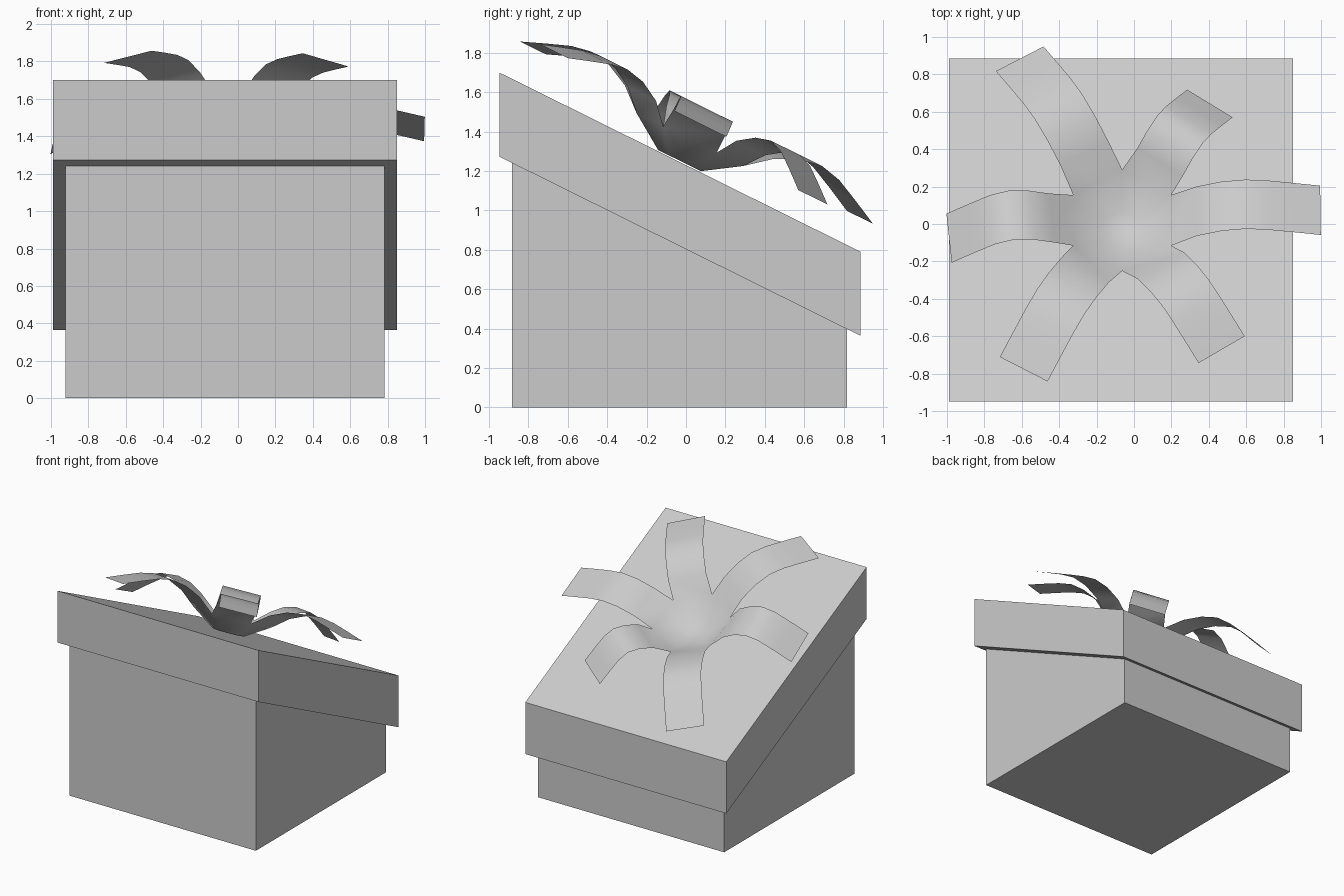
import bpy, bmesh, math
from mathutils import Vector, Matrix

if "Cube" in bpy.data.objects:
    bpy.data.objects.remove(bpy.data.objects["Cube"])

SLOPE = -0.496


def wedge(name, x0, x1, y0, y1, bottom, top):
    """Box whose bottom and top heights are functions of y."""
    bm = bmesh.new()
    bmesh.ops.create_cube(bm, size=2)
    for v in bm.verts:
        y = y1 if v.co.y > 0 else y0
        z = top(y) if v.co.z > 0 else bottom(y)
        v.co = (x1 if v.co.x > 0 else x0, y, z)
    return finish(name, bm)


def finish(name, bm):
    me = bpy.data.meshes.new(name)
    bm.to_mesh(me)
    bm.free()
    ob = bpy.data.objects.new(name, me)
    bpy.context.collection.objects.link(ob)
    return ob


def lid_under(y):
    return 1.273 + SLOPE * (y + 0.948)


def lid_over(y):
    return 1.70 + SLOPE * (y + 0.948)


# Slanted box and its overhanging lid
wedge("box_body", -0.922, 0.782, -0.883, 0.818, lambda y: 0, lid_under)
wedge("box_lid", -0.988, 0.85, -0.948, 0.885, lid_under, lid_over)

# Bow: a hexagonal flared centre with six arching ribbon tails,
# (angle, reach, tip height) for each, modelled flat then tilted onto the lid
tails = [(0.7, 1.06, 0.22), (55.8, 0.834, 0.14), (120, 1.096, 0.155),
         (185.5, 0.93, 0.09), (240.2, 1.06, 0.188), (303, 0.976, 0.22)]
bm = bmesh.new()


def hexagon(radius, height):
    return [bm.verts.new((radius * math.cos(math.radians(60 * i - 30)),
                          radius * math.sin(math.radians(60 * i - 30)), height))
            for i in range(6)]


inner = hexagon(0.121, 0.006)
ring = hexagon(0.302, 0.125)
bm.faces.new(inner)
for i, (angle, reach, tip) in enumerate(tails):
    j = (i + 1) % 6
    bm.faces.new((inner[i], ring[i], ring[j], inner[j]))
    out = Vector((math.cos(math.radians(angle)), math.sin(math.radians(angle)), 0))
    side = Vector((-out.y, out.x, 0))
    a, b = ring[i], ring[j]
    drop = 0.3 - tip
    for t, h in ((0.17, 0.225), (0.34, 0.282), (0.5, 0.303),
                 (0.65, 0.3 - drop * 0.15), (0.82, 0.3 - drop * 0.55), (1, tip)):
        p = out * (0.262 + (reach - 0.262) * t) + Vector((0, 0, h))
        c, d = bm.verts.new(p - side * 0.147), bm.verts.new(p + side * 0.147)
        bm.faces.new((a, c, d, b))
        a, b = c, d

bow = finish("ribbon_bow", bm)
bow.matrix_world = (Matrix.Translation((-0.063, -0.036, lid_over(-0.036)))
                    @ Matrix.Rotation(math.atan(SLOPE), 4, 'X'))
bpy.ops.object.select_all(action='DESELECT')
bow.select_set(True)
bpy.context.view_layer.objects.active = bow
bpy.ops.object.shade_smooth_by_angle(angle=math.radians(40))
